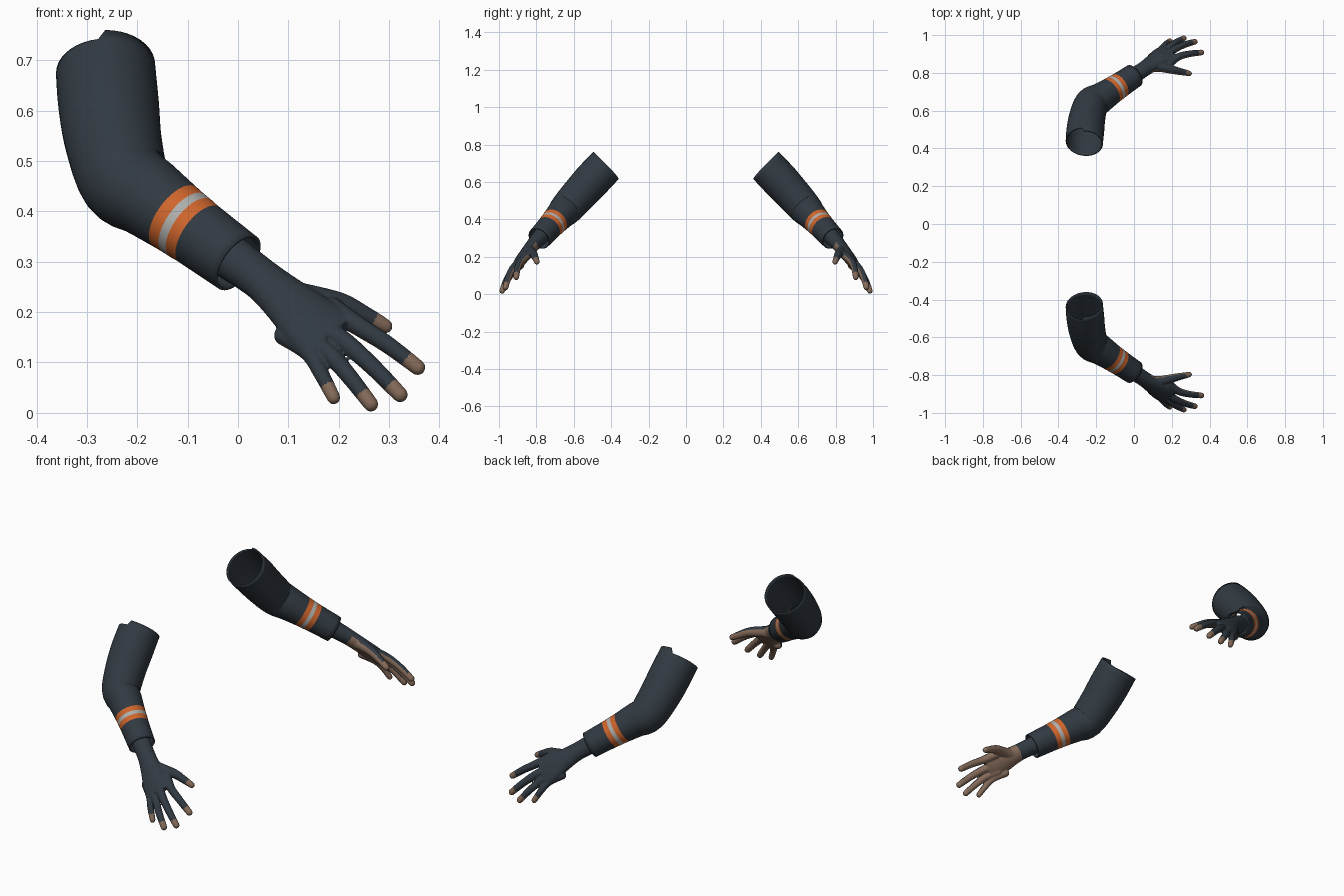
import bpy, bmesh, math
from mathutils import Vector as V

cube = bpy.data.objects.get("Cube")
if cube:
    bpy.data.objects.remove(cube, do_unlink=True)


def material(name, rgb):
    m = bpy.data.materials.new(name)
    m.use_nodes = True
    m.diffuse_color = (*rgb, 1)
    m.node_tree.nodes["Principled BSDF"].inputs["Base Color"].default_value = (*rgb, 1)
    return m


navy = material("navy_fabric", (0.031, 0.042, 0.054))
orange = material("orange_band", (0.62, 0.13, 0.025))
grey = material("grey_stripe", (0.42, 0.42, 0.41))
skin = material("brown_skin", (0.235, 0.148, 0.102))


def catmull(points, steps):
    """Resample a list of vectors smoothly."""
    out = []
    for i in range(len(points) - 1):
        a, b, c = points[max(i - 1, 0)], points[i], points[i + 1]
        d = points[min(i + 2, len(points) - 1)]
        for s in range(steps):
            t = s / steps
            out.append(0.5 * (2 * b + (c - a) * t + (2 * a - 5 * b + 4 * c - d) * t**2
                              + (3 * b - a - 3 * c + d) * t**3))
    return out + [points[-1]]


def tube(bm, path, widths, depths, side, sides=24, caps=True):
    """Loft elliptical rings along a path; side sets the width direction."""
    rings = []
    for i, p in enumerate(path):
        along = (path[min(i + 1, len(path) - 1)] - path[max(i - 1, 0)]).normalized()
        v = along.cross(side).normalized()
        u = v.cross(along)
        rings.append([bm.verts.new(p + u * widths[i] * math.cos(k * math.tau / sides)
                                   + v * depths[i] * math.sin(k * math.tau / sides))
                      for k in range(sides)])
    for i in range(len(rings) - 1):
        for k in range(sides):
            n = (k + 1) % sides
            f = bm.faces.new((rings[i][k], rings[i][n], rings[i + 1][n], rings[i + 1][k]))
            f.tag = True
            f.material_index = 0
    if caps:
        bm.faces.new(rings[0][::-1])
        bm.faces.new(rings[-1])
    return rings


def finish(name, bm, mats):
    bmesh.ops.recalc_face_normals(bm, faces=bm.faces)
    me = bpy.data.meshes.new(name)
    bm.to_mesh(me)
    bm.free()
    for m in mats:
        me.materials.append(m)
    ob = bpy.data.objects.new(name, me)
    bpy.context.collection.objects.link(ob)
    return ob


def mirror(ob):
    m = ob.modifiers.new("other_arm", "MIRROR")
    m.use_axis = (False, True, False)
    m.use_mirror_merge = False


def smooth(ob):
    bpy.ops.object.select_all(action="DESELECT")
    ob.select_set(True)
    bpy.context.view_layer.objects.active = ob
    bpy.ops.object.shade_smooth_by_angle(angle=math.radians(50))


# Sleeve: upper arm, bent elbow and forearm
elbow, cuff = V((-0.225, -0.635, 0.462)), V((0.0, -0.785, 0.298))
centres = [V((-0.263, -0.432, 0.683)), V((-0.257, -0.5, 0.612)), V((-0.247, -0.568, 0.537)), elbow]
radii = [0.099, 0.1, 0.096, 0.09]
for t, r in ((0.2, 0.081), (0.44, 0.073), (0.52, 0.071), (0.58, 0.07), (0.66, 0.068), (1.0, 0.064)):
    centres.append(elbow.lerp(cuff, t))
    radii.append(r)
STEPS = 4
path = catmull(centres, STEPS)
size = [v.x for v in catmull([V((r, 0, 0)) for r in radii], STEPS)]
SIDES = 40
bm = bmesh.new()
rings = tube(bm, path, size, size, V((1, 0, 0)), SIDES, caps=False)

# Reflective band, coloured by position along the forearm
bm.faces.ensure_lookup_table()
for i, f in enumerate(bm.faces):
    span = i // SIDES // STEPS
    f.material_index = {5: 1, 6: 2, 7: 1}.get(span, 0)

# Stepped seam on the open shoulder rim
axis = (path[0] - path[1]).normalized()
for vert in rings[0]:
    off = vert.co - path[0]
    turn = math.atan2(off.x, off.z) % math.tau
    vert.co += axis * (0.012 - 0.024 * turn / math.tau)
sleeve = finish("sleeves", bm, [navy, orange, grey])
shell = sleeve.modifiers.new("cloth", "SOLIDIFY")
shell.thickness = 0.006
shell.offset = -1
mirror(sleeve)
smooth(sleeve)

# Hand: wrist, palm and fingers fused into one surface
across = V((0.81, 0.34, 0.47)).normalized()
palm_dir = V((0.03, 0.775, -0.63)).normalized()
wrist = V((0.045, -0.815, 0.266))
forward = V((0.7, -0.47, -0.53)).normalized()
bm = bmesh.new()
palm = [V((-0.03, -0.765, 0.32)), wrist, V((0.1, -0.852, 0.22)),
        V((0.145, -0.884, 0.18)), V((0.187, -0.91, 0.148))]
tube(bm, catmull(palm, 3),
     [v.x for v in catmull([V((w, 0, 0)) for w in (0.047, 0.043, 0.053, 0.065, 0.068)], 3)],
     [v.x for v in catmull([V((d, 0, 0)) for d in (0.046, 0.038, 0.034, 0.03, 0.02)], 3)], across)


def digit(points, r0, r1):
    pts = catmull(points, 4)
    n = len(pts) - 1
    rs = [r0 + (r1 - r0) * i / n for i in range(n + 1)]
    tube(bm, pts, rs, rs, palm_dir, 16)
    for p, r in ((pts[0], r0), (pts[-1], r1)):
        ball = bmesh.ops.create_uvsphere(bm, u_segments=16, v_segments=10, radius=r)
        bmesh.ops.translate(bm, verts=ball["verts"], vec=p)


tips = []
for base, tip, r0, r1 in (
        ((0.235, -0.885, 0.175), (0.357, -0.908, 0.09), 0.022, 0.0155),
        ((0.215, -0.925, 0.138), (0.322, -0.965, 0.036), 0.022, 0.0155),
        ((0.18, -0.932, 0.118), (0.264, -0.983, 0.017), 0.021, 0.015),
        ((0.14, -0.922, 0.12), (0.19, -0.97, 0.03), 0.02, 0.0135)):
    base, tip = V(base), V(tip)
    root = base - forward * 0.07 + palm_dir * 0.006
    digit([root, base, base.lerp(tip, 0.5) - palm_dir * 0.006, tip], r0, r1)
    tips.append(tip)

# Thumb with the pad at its root
thumb = [V((0.09, -0.835, 0.235)), V((0.145, -0.83, 0.228)), V((0.205, -0.816, 0.216)),
         V((0.25, -0.806, 0.195)), V((0.293, -0.797, 0.172))]
digit(thumb, 0.03, 0.0145)
tips.append(thumb[-1])

hand = finish("hands", bm, [navy, skin])
fuse = hand.modifiers.new("fuse", "REMESH")
fuse.mode = "VOXEL"
fuse.voxel_size = 0.0035
soft = hand.modifiers.new("soften", "SMOOTH")
soft.factor = 0.5
soft.iterations = 6
graph = bpy.context.evaluated_depsgraph_get()
fused = bpy.data.meshes.new_from_object(hand.evaluated_get(graph))
hand.modifiers.clear()
hand.data = fused
fused.materials.clear()
for m in (navy, skin):
    fused.materials.append(m)

# Bare skin on the palm side and at the fingertips
for f in fused.polygons:
    c = f.center
    bare_palm = f.normal.dot(palm_dir) > 0.12 and (c - wrist).dot(forward) > 0.02
    bare_tip = any((c - t).length < 0.032 for t in tips)
    f.material_index = 1 if bare_palm or bare_tip else 0
mirror(hand)
smooth(hand)
